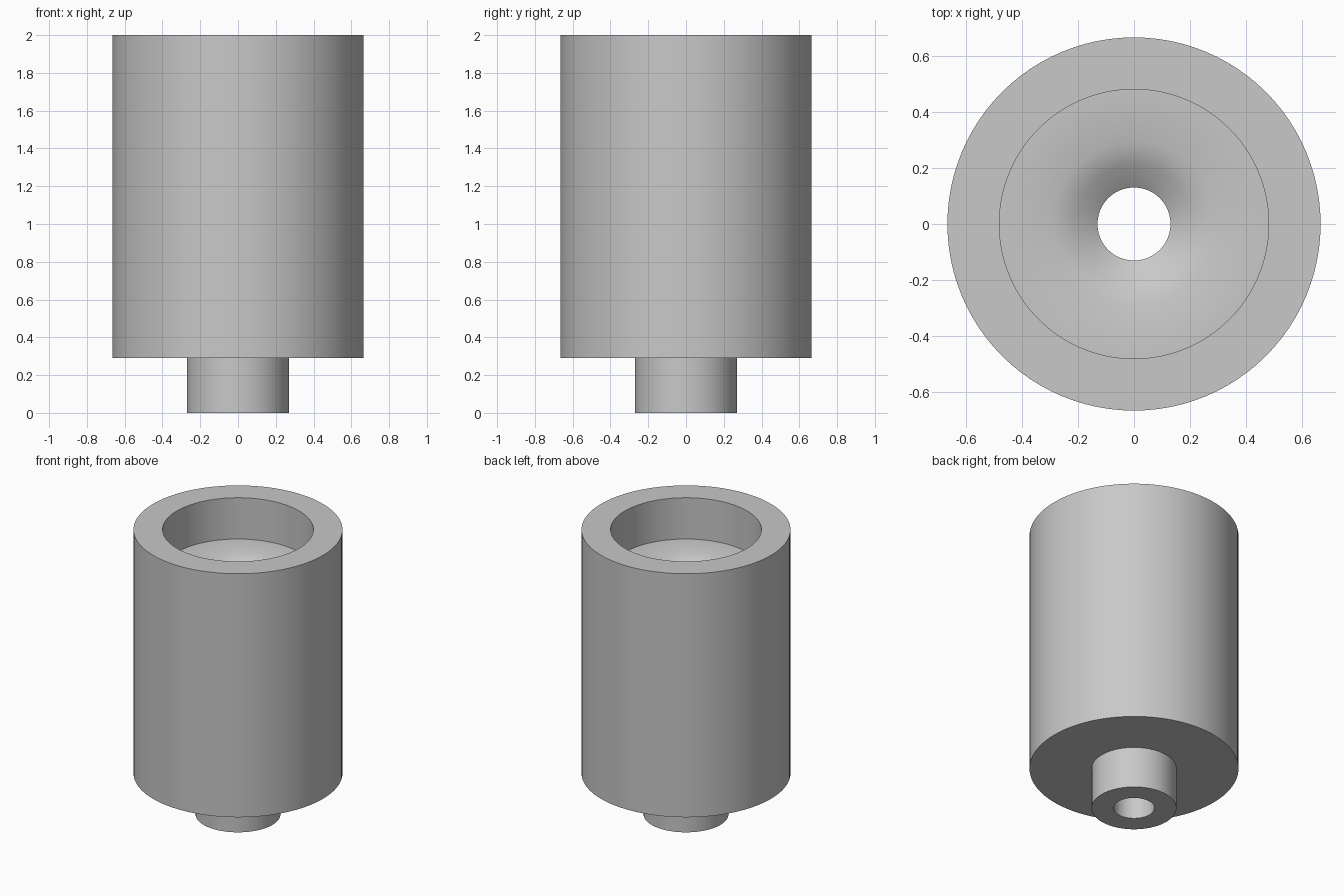
import bpy
import bmesh
from math import radians, tau
from mathutils import Vector

cube = bpy.data.objects.get("Cube")
if cube:
    bpy.data.objects.remove(cube, do_unlink=True)

# Material
grey = bpy.data.materials.new("plain grey")
grey.use_nodes = True
colour = (0.58, 0.58, 0.58, 1)
grey.diffuse_color = colour
grey.node_tree.nodes["Principled BSDF"].inputs["Base Color"].default_value = colour

BODY_R, CUP_R, SPOUT_R, HOLE_R = 0.665, 0.48, 0.27, 0.13
TOP, FLOOR, BODY_BASE = 2.0, 1.71, 0.29


def lathe(name, profile, segments=96):
    """Revolve a closed (radius, height) profile around z."""
    bm = bmesh.new()
    verts = [bm.verts.new((r, 0, z)) for r, z in profile]
    edges = [bm.edges.new((a, b)) for a, b in zip(verts, verts[1:] + verts[:1])]
    bmesh.ops.spin(bm, geom=verts + edges, cent=Vector(), axis=(0, 0, 1),
                   angle=tau, steps=segments, use_merge=False)
    bmesh.ops.remove_doubles(bm, verts=bm.verts[:], dist=0.0001)
    bmesh.ops.recalc_face_normals(bm, faces=bm.faces[:])
    mesh = bpy.data.meshes.new(name)
    bm.to_mesh(mesh)
    bm.free()
    mesh.materials.append(grey)
    obj = bpy.data.objects.new(name, mesh)
    bpy.context.collection.objects.link(obj)
    bpy.ops.object.select_all(action="DESELECT")
    obj.select_set(True)
    bpy.context.view_layer.objects.active = obj
    bpy.ops.object.shade_smooth_by_angle(angle=radians(30))
    return obj


# Cup body with spout below, dished floor and through hole
lathe("cup_with_spout", [
    (HOLE_R, 0), (SPOUT_R, 0), (SPOUT_R, BODY_BASE),
    (BODY_R, BODY_BASE), (BODY_R, TOP), (CUP_R, TOP),
    (CUP_R, FLOOR), (0.29, FLOOR), (0.21, FLOOR - 0.03),
    (HOLE_R, FLOOR - 0.085),
])
